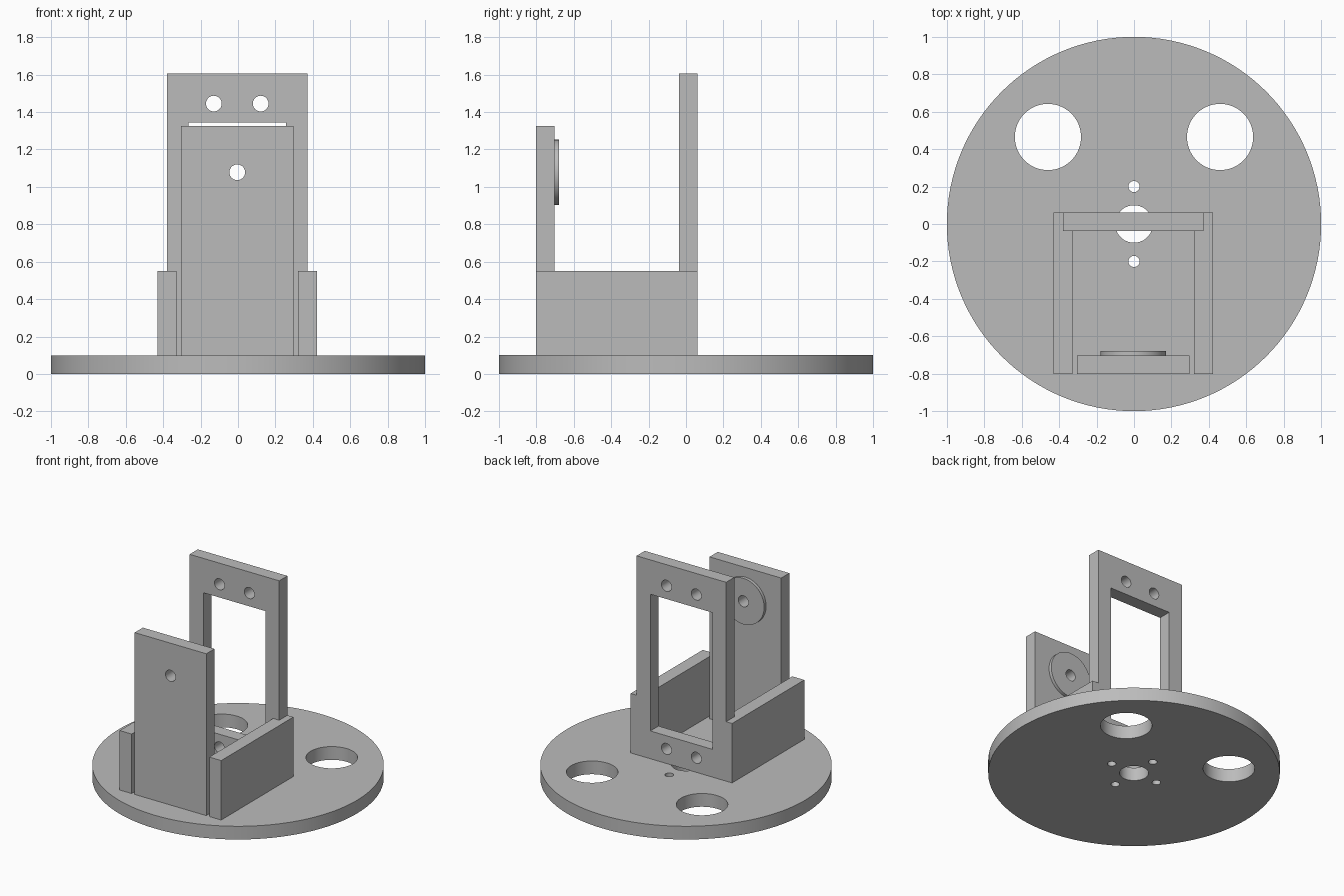
import bpy
import math
from mathutils import Matrix

cube = bpy.data.objects.get("Cube")
if cube:
    bpy.data.objects.remove(cube, do_unlink=True)

grey = bpy.data.materials.new("plain_grey")
grey.use_nodes = True
grey.diffuse_color = (0.5, 0.5, 0.5, 1)
grey.node_tree.nodes["Principled BSDF"].inputs["Base Color"].default_value = (0.5, 0.5, 0.5, 1)

CX = -0.004          # the bracket sits a hair off centre
BASE_TOP = 0.1
FRONT, BACK = -0.802, 0.061
THICK = 0.098


def box(name, x0, x1, y0, y1, z0, z1):
    bpy.ops.mesh.primitive_cube_add(size=1)
    ob = bpy.context.object
    ob.name = name
    size = Matrix.Diagonal((x1 - x0, y1 - y0, z1 - z0, 1))
    centre = Matrix.Translation(((x0 + x1) / 2, (y0 + y1) / 2, (z0 + z1) / 2))
    ob.data.transform(centre @ size)
    ob.data.materials.append(grey)
    return ob


def rod(name, radius, length, at, along_y=False, sides=48):
    bpy.ops.mesh.primitive_cylinder_add(vertices=sides, radius=radius, depth=length)
    ob = bpy.context.object
    ob.name = name
    turn = Matrix.Rotation(math.pi / 2 if along_y else 0, 4, "X")
    ob.data.transform(Matrix.Translation(at) @ turn)
    ob.data.materials.append(grey)
    return ob


def combine(target, tools, operation):
    """Apply boolean operations in turn and remove the tool objects."""
    for tool in tools:
        tool.hide_render = True
        mod = target.modifiers.new("bool", "BOOLEAN")
        mod.operation, mod.solver, mod.object = operation, "EXACT", tool
        bpy.context.view_layer.objects.active = target
        bpy.ops.object.modifier_apply(modifier=mod.name)
        bpy.data.objects.remove(tool, do_unlink=True)


def smooth(ob):
    bpy.ops.object.select_all(action="DESELECT")
    ob.select_set(True)
    bpy.context.view_layer.objects.active = ob
    bpy.ops.object.shade_smooth_by_angle(angle=math.radians(30))


# Round base with centre hole, four screw holes and two large holes
base = rod("round_base", 1, BASE_TOP, (0, 0, BASE_TOP / 2), sides=128)
cutters = [rod("centre_cutter", 0.1, 1, (0, 0, 0))]
for i in range(4):
    a = i * math.pi / 2
    cutters.append(rod("screw_cutter", 0.03, 1, (0.2 * math.cos(a), 0.2 * math.sin(a), 0), sides=24))
for side in (-1, 1):
    cutters.append(rod("large_cutter", 0.177, 1, (side * 0.46, 0.465, 0), sides=64))
combine(base, cutters, "DIFFERENCE")

# Back frame joined to the two side walls
frame = box("back_frame", CX - 0.375, CX + 0.375, BACK - THICK, BACK, BASE_TOP, 1.605)
walls = []
for side in (-1, 1):
    x0, x1 = sorted((CX + side * 0.325, CX + side * 0.425))
    walls.append(box("side_wall", x0, x1, FRONT, BACK, BASE_TOP, 0.55))
combine(frame, walls, "UNION")

# Window and mounting holes in the frame
cutters = [box("window_cutter", CX - 0.26, CX + 0.26, -0.3, 0.3, 0.31, 1.345)]
for side in (-1, 1):
    for z in (0.21, 1.445):
        cutters.append(rod("mount_cutter", 0.042, 0.6, (CX + side * 0.125, 0, z), True, 32))
combine(frame, cutters, "DIFFERENCE")

# Front plate with a round boss on its inner face and a pivot hole through both
plate = box("front_plate", CX - 0.3, CX + 0.3, FRONT, FRONT + THICK, BASE_TOP, 1.325)
boss = rod("round_boss", 0.174, 0.045, (CX, -0.7025, 1.078), True, 64)
combine(plate, [boss], "UNION")
combine(plate, [rod("pivot_cutter", 0.042, 0.6, (CX, -0.75, 1.078), True, 32)], "DIFFERENCE")

for part in (base, frame, plate):
    smooth(part)
